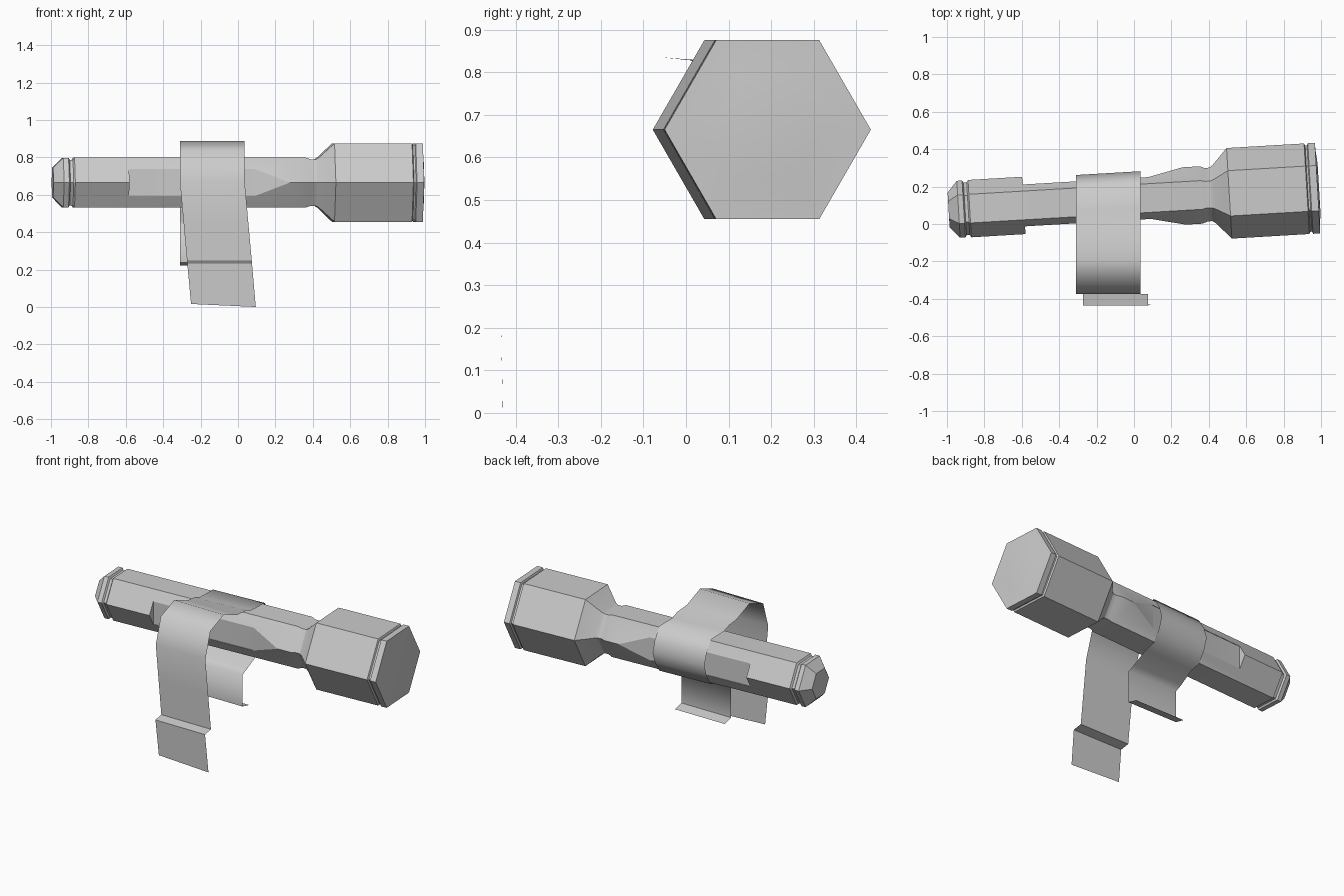
import bpy, bmesh, math
from mathutils import Matrix

old = bpy.data.objects.get("Cube")
if old:
    bpy.data.objects.remove(old, do_unlink=True)

SLOPE = 0.059            # the body is turned slightly about the vertical axis
CENTRE = (0, 0.134, 0.665)

grey = bpy.data.materials.new("light_grey")
grey.use_nodes = True
grey.diffuse_color = (0.6, 0.6, 0.6, 1)
grey.node_tree.nodes["Principled BSDF"].inputs["Base Color"].default_value = (0.6, 0.6, 0.6, 1)


def make_object(name, bm):
    mesh = bpy.data.meshes.new(name)
    bm.to_mesh(mesh)
    bm.free()
    mesh.materials.append(grey)
    obj = bpy.data.objects.new(name, mesh)
    bpy.context.collection.objects.link(obj)
    return obj


def activate(obj):
    bpy.ops.object.select_all(action='DESELECT')
    obj.select_set(True)
    bpy.context.view_layer.objects.active = obj


def smooth(obj, degrees):
    activate(obj)
    bpy.ops.object.shade_smooth_by_angle(angle=math.radians(degrees))


def hex_body(name, profile):
    """Loft hexagons along x from (position, flat-to-centre distance) pairs."""
    bm = bmesh.new()
    rings = []
    for u, apothem in profile:
        r = apothem / math.cos(math.pi / 6)
        rings.append([bm.verts.new((u, r * math.cos(k * math.pi / 3), r * math.sin(k * math.pi / 3)))
                      for k in range(6)])
    for a, b in zip(rings, rings[1:]):
        for k in range(6):
            j = (k + 1) % 6
            bm.faces.new((a[k], a[j], b[j], b[k]))
    bm.faces.new(rings[0])
    bm.faces.new(rings[-1])
    bmesh.ops.recalc_face_normals(bm, faces=bm.faces)
    return make_object(name, bm)


def slot_cutter(side):
    """Prism that takes off one side corner, ending in a ramp."""
    outline = [(-0.59, 0.109), (0.07, 0.109), (0.28, 0.156), (0.28, 0.3), (-0.59, 0.3)]
    bm = bmesh.new()
    face = bm.faces.new([bm.verts.new((u, side * v, -0.072)) for u, v in outline])
    top = bmesh.ops.extrude_face_region(bm, geom=[face])["geom"]
    bmesh.ops.translate(bm, vec=(0, 0, 0.144), verts=[g for g in top if isinstance(g, bmesh.types.BMVert)])
    bmesh.ops.recalc_face_normals(bm, faces=bm.faces)
    cutter = make_object("slot_cutter", bm)
    cutter.hide_render = True
    return cutter


# Hexagonal body: tail cap, grip, neck, wide head, rim and shallow lens
body = hex_body("hexagonal_body", [
    (-0.993, 0.08), (-0.94, 0.132), (-0.912, 0.132), (-0.905, 0.122), (-0.888, 0.122),
    (-0.88, 0.133), (0.36, 0.133), (0.385, 0.124), (0.412, 0.124), (0.43, 0.135),
    (0.51, 0.21), (0.925, 0.21), (0.93, 0.2), (0.94, 0.2), (0.945, 0.21),
    (0.983, 0.21), (0.984, 0.178), (0.991, 0.112)])

# Long slots along both side corners of the grip
for side in (-1, 1):
    cutter = slot_cutter(side)
    mod = body.modifiers.new("slot", 'BOOLEAN')
    mod.operation = 'DIFFERENCE'
    mod.solver = 'EXACT'
    mod.object = cutter
    activate(body)
    bpy.ops.object.modifier_apply(modifier=mod.name)
    bpy.data.objects.remove(cutter, do_unlink=True)

body.data.transform(Matrix.Translation(CENTRE) @ Matrix.Rotation(math.atan(SLOPE), 4, 'Z'))
smooth(body, 25)

# Strap: front tail, arch, wrap around the grip, rear tail with a hooked end
STRAP_X, HALF_WIDTH = -0.138, 0.173
path = [(-0.43, 0.008), (-0.435, 0.235), (-0.375, 0.245), (-0.375, 0.46), (-0.375, 0.675),
        (-0.325, 0.835), (-0.19, 0.887), (-0.06, 0.835), (0.02, 0.828), (0.08, 0.808),
        (0.205, 0.806), (0.25, 0.735), (0.272, 0.665), (0.25, 0.595), (0.205, 0.525),
        (0.14, 0.512), (0.04, 0.457), (-0.005, 0.437), (-0.005, 0.237), (0.06, 0.222)]
bm = bmesh.new()
rows = []
for i, (y, z) in enumerate(path):
    drift = 0.09 * max(0, 0.675 - z) if y < -0.3 else 0
    skew = SLOPE * HALF_WIDTH if 8 <= i <= 15 else 0
    drop = 0.008 if i == 0 else 0
    rows.append([bm.verts.new((STRAP_X + drift + s * HALF_WIDTH, y + s * skew, z - s * drop))
                 for s in (-1, 1)])
for a, b in zip(rows, rows[1:]):
    bm.faces.new((a[0], a[1], b[1], b[0]))
strap = make_object("strap", bm)
smooth(strap, 75)
